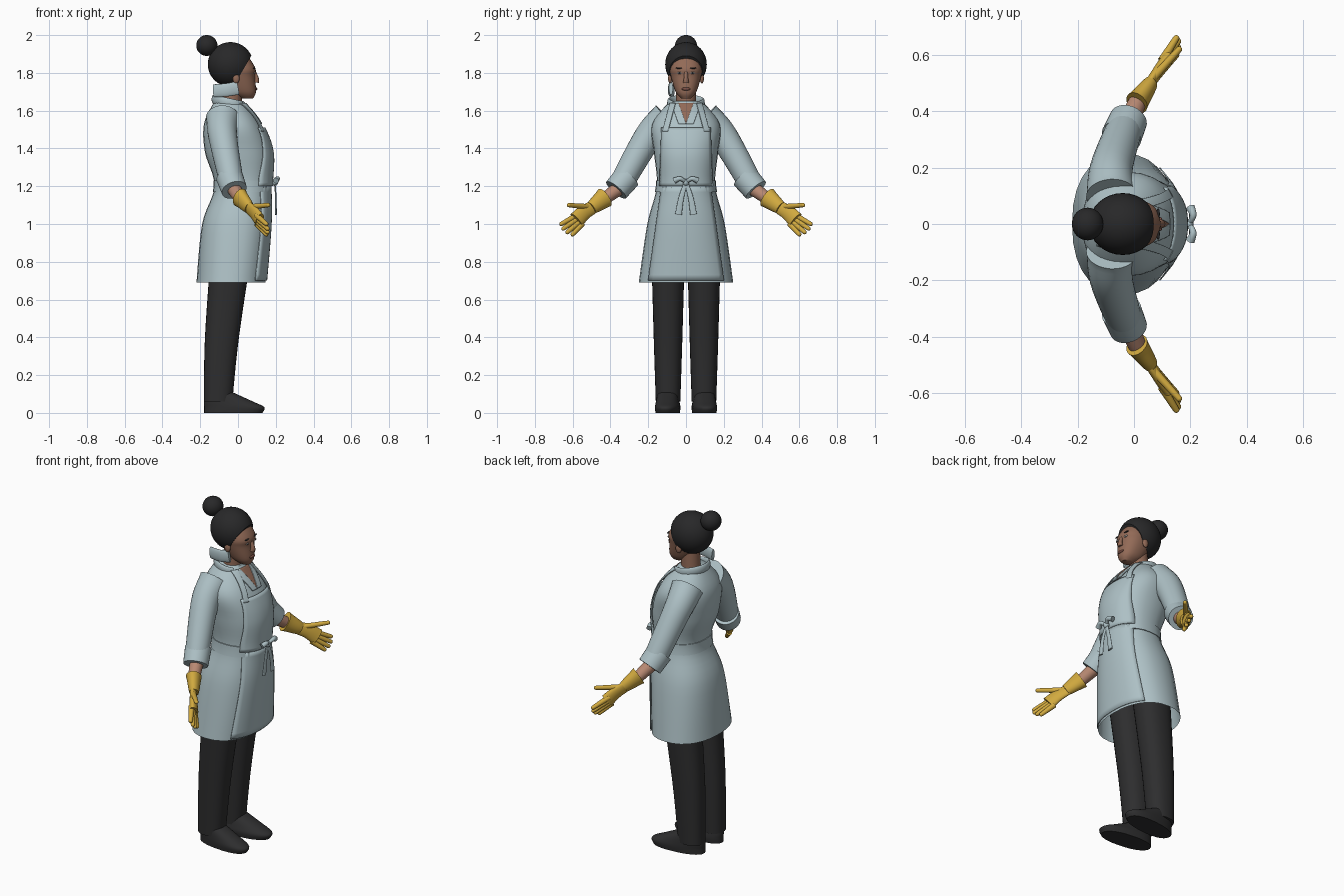
import bpy, bmesh, math
from mathutils import Matrix, Vector

if "Cube" in bpy.data.objects:
    bpy.data.objects.remove(bpy.data.objects["Cube"])

ROUNDNESS = 2.3  # exponent of the body cross-sections

def material(name, red, green, blue):
    mat = bpy.data.materials.new(name)
    mat.use_nodes = True
    mat.diffuse_color = (red, green, blue, 1)
    mat.node_tree.nodes["Principled BSDF"].inputs["Base Color"].default_value = mat.diffuse_color
    return mat

CLOTH = material("pale blue cloth", .42, .53, .56)
BLACK = material("black cloth", .027, .027, .028)
HAIR = material("dark hair", .021, .021, .022)
SKIN = material("brown skin", .29, .145, .095)
ARM_SKIN = material("light skin", .48, .25, .17)
GLOVE = material("yellow rubber", .64, .4, .05)
LIPS = material("lips", .2, .08, .06)
WHITE = material("eye white", .45, .4, .37)

def finish(name, bm, mat, thickness=None):
    """Turn a bmesh into a smooth shaded object."""
    bmesh.ops.recalc_face_normals(bm, faces=bm.faces)
    mesh = bpy.data.meshes.new(name)
    bm.to_mesh(mesh)
    bm.free()
    mesh.materials.append(mat)
    mesh.shade_smooth()
    mesh.set_sharp_from_angle(angle=math.radians(50))
    ob = bpy.data.objects.new(name, mesh)
    bpy.context.collection.objects.link(ob)
    if thickness:
        solidify = ob.modifiers.new("thickness", "SOLIDIFY")
        solidify.thickness = thickness
        solidify.offset = 0

def smooth(points, steps=6):
    """Catmull-Rom curve through points of any dimension."""
    points = [Vector(p) for p in points]
    padded = [points[0], *points, points[-1]]
    curve = []
    for a, b, c, d in zip(padded, padded[1:], padded[2:], padded[3:]):
        for step in range(steps):
            t = step / steps
            bend = 2 * a - 5 * b + 4 * c - d + t * (3 * (b - c) + d - a)
            curve.append(b + t / 2 * (c - a + t * bend))
    return curve + [points[-1]]

def bridge(bm, rows, closed):
    """Join neighbouring rows of vertices with quads."""
    for low, high in zip(rows, rows[1:]):
        for k in range(0 if closed else 1, len(low)):
            bm.faces.new((low[k - 1], low[k], high[k], high[k - 1]))

def skin_rings(name, rings, mat, power, open_start=False, sides=28):
    """Closed surface through rings given as centre and two half axes."""
    bm = bmesh.new()
    loops = []
    for centre, across, along in rings:
        loop = []
        for k in range(sides):
            angle = math.tau * k / sides
            u, v = (math.copysign(abs(w) ** (2 / power), w) for w in (math.cos(angle), math.sin(angle)))
            loop.append(bm.verts.new(centre + across * u + along * v))
        loops.append(loop)
    bridge(bm, loops, closed=True)
    bm.faces.new(loops[-1])
    if not open_start:
        bm.faces.new(loops[0])
    finish(name, bm, mat)

def stack(name, rows, mat, y=0, turn=0, open_start=False):
    """Level rings, each given as height, back, front and half width."""
    spin = Matrix.Rotation(turn, 3, "Z")
    rings = [(Vector(((back + face) / 2, y, z)), spin @ Vector(((face - back) / 2, 0, 0)),
              spin @ Vector((0, half, 0))) for z, back, face, half in rows]
    skin_rings(name, rings, mat, ROUNDNESS, open_start)

def tube(name, path, start, end, mat, wide=(0, 0, 1), flat=1):
    """Tapered tube, flattened at right angles to the wide direction."""
    path = smooth(path)
    last = len(path) - 1
    rings = []
    for i, point in enumerate(path):
        heading = (path[min(i + 1, last)] - path[max(i - 1, 0)]).normalized()
        side = Vector(wide)
        side = (side - heading * heading.dot(side)).normalized()
        radius = start + (end - start) * i / last
        rings.append((point, side * radius, heading.cross(side) * radius * flat))
    skin_rings(name, rings, mat, 2)

def sphere_mesh(centre, radii):
    bm = bmesh.new()
    place = Matrix.Translation(centre) @ Matrix.Diagonal((*radii, 1))
    bmesh.ops.create_uvsphere(bm, u_segments=32, v_segments=20, radius=1, matrix=place)
    return bm

def ball(name, centre, radii, mat):
    finish(name, sphere_mesh(centre, radii), mat)

def front(rows, y, z):
    """Front surface of a stack at a given side position and height."""
    for low, high in zip(rows, rows[1:]):
        if low[0] <= z <= high[0]:
            _, back, face, half = low.lerp(high, (z - low[0]) / (high[0] - low[0]))
            reach = (1 - min(abs(y) / half, 1) ** ROUNDNESS) ** (1 / ROUNDNESS)
            return (back + face) / 2 + (face - back) / 2 * reach

def patch(name, low, high, lift, mat=CLOTH, count=16):
    """Layer on the coat front between two edges of height, centre and half width."""
    bm = bmesh.new()
    grid = []
    for i in range(count + 1):
        z, centre, half = Vector(low).lerp(Vector(high), i / count)
        sides = [centre + half * (2 * k / count - 1) for k in range(count + 1)]
        grid.append([bm.verts.new((front(coat, y, z) + lift, y, z)) for y in sides])
    bridge(bm, grid, closed=False)
    finish(name, bm, mat, thickness=.005)

# Coat with a flared, open skirt
coat = smooth([(.69, -.22, .145, .25), (1, -.19, .17, .205), (1.2, -.125, .17, .155),
               (1.38, -.175, .175, .17), (1.53, -.18, .12, .18), (1.65, -.125, .03, .085)])
stack("coat", coat, CLOTH, open_start=True)
collar = [(-.04 - .09 * math.cos(a), .09 * math.sin(a), 1.64 + .02 * math.cos(a))
          for a in (math.radians(step) for step in range(-130, 131, 26))]
tube("collar", collar, .024, .024, CLOTH, flat=.4)
patch("neckline", (1.53, 0, .001), (1.64, 0, .045), .003, SKIN)
patch("lapel_left", (1.53, .02, .02), (1.64, .06, .02), .007)
# Apron and its bow
patch("apron_skirt", (.7, 0, .2), (1.2, 0, .13), .006)
patch("apron_bib", (1.2, 0, .14), (1.51, 0, .13), .012)
patch("apron_strap_left", (1.49, .11, .015), (1.64, .07, .015), .013)
waistband = [(z, back - .004, face + .008, half + .005) for z, back, face, half in coat if 1.15 < z < 1.25]
stack("waistband", waistband, CLOTH)
knot = (.195, 0, 1.22)
ball("bow_knot", knot, (.017, .016, .018), CLOTH)
tube("bow_loop_left", [knot, (.21, .03, 1.24), (.2, .06, 1.23)], .008, .016, CLOTH)
tube("bow_tail_left", [knot, (.2, .025, 1.14), (.2, .04, 1.05)], .01, .018, CLOTH, (0, 1, 0), .3)
# Sleeve, rolled cuff and wrist
tube("sleeve_left", [(-.08, .1, 1.56), (-.08, .2, 1.46), (-.03, .35, 1.2)], .09, .062, CLOTH)
tube("cuff_left", [(-.045, .31, 1.25), (-.02, .37, 1.18)], .072, .068, CLOTH)
tube("wrist_left", [(-.03, .34, 1.2), (.02, .45, 1.12)], .04, .03, ARM_SKIN)
# Rubber glove with four fanned fingers and a thumb
spread = (.015, .045, .055)
tube("glove_cuff_left", [(.01, .43, 1.14), (.06, .5, 1.085)], .056, .034, GLOVE, spread, .75)
tube("glove_palm_left", [(.05, .49, 1.09), (.085, .54, 1.06), (.115, .58, 1.02)], .034, .046, GLOVE, spread, .5)
fingers = {"thumb": (Vector((.06, .51, 1.09)), Vector((.16, .62, 1.1)))}
for i, finger in enumerate(("index", "middle", "ring", "little")):
    base = Vector((.1, .58, 1.045)).lerp(Vector((.1, .55, 1)), i / 3)
    tip = Vector((.15, .66, 1)).lerp(Vector((.15, .6, .945)), i / 3)
    fingers[finger] = base, base + (tip - base) * (1 + .15 * math.sin(math.pi * i / 3))
for finger, (base, tip) in fingers.items():
    tube(f"glove_{finger}_left", [base, tip], .016, .011, GLOVE, spread)
    ball(f"glove_{finger}_tip_left", tip, (.011, .011, .011), GLOVE)
# Trouser leg and shoe
leg = [(.06, -.18, -.03, .065), (.4, -.175, .005, .076), (.9, -.14, .08, .09)]
stack("trouser_leg_left", smooth(leg), BLACK, y=.095)
shoe = [(0, -.18, .13, .062), (.03, -.18, .14, .065), (.06, -.18, .08, .06), (.11, -.17, -.03, .05)]
stack("shoe_left", smooth(shoe), BLACK, y=.097, turn=.1)
# Neck, head and face
tube("neck", [(-.035, 0, 1.57), (-.03, 0, 1.75)], .055, .05, SKIN, (1, 0, 0))
head = smooth([(1.665, .02, .08, .025), (1.7, -.04, .095, .055), (1.78, -.09, .09, .08),
               (1.83, -.1, .09, .085), (1.92, -.08, .03, .06)])
stack("head", head, SKIN)
tube("nose", [(.085, 0, 1.81), (.098, 0, 1.77), (.095, 0, 1.75)], .008, .016, SKIN, (0, 1, 0))
ball("lips", (front(head, 0, 1.715), 0, 1.715), (.007, .024, .008), LIPS)
eye = (front(head, .034, 1.8), .034, 1.8)
ball("eye_left", eye, (.004, .014, .006), WHITE)
ball("iris_left", eye, (.006, .006, .006), HAIR)
ball("eyebrow_left", (front(head, .036, 1.825), .036, 1.825), (.006, .02, .004), HAIR)
ball("ear_left", (-.01, .084, 1.77), (.018, .011, .026), SKIN)
# Swept back hair, cut away around the face, with a bun
bm = sphere_mesh((-.04, 0, 1.845), (.12, .11, .118))
bmesh.ops.bisect_plane(bm, geom=[*bm.verts, *bm.edges, *bm.faces], plane_co=(.07, 0, 1.89),
                       plane_no=(1, 0, -.58), clear_outer=True)
bmesh.ops.holes_fill(bm, edges=[edge for edge in bm.edges if edge.is_boundary])
finish("hair", bm, HAIR)
ball("hair_bun", (-.165, 0, 1.945), (.056, .058, .055), HAIR)
# Cloth mask hanging below the right ear
tube("hanging_mask", [(-.13, -.07, 1.705), (-.06, -.085, 1.71), (0, -.08, 1.72)], .034, .036, CLOTH, flat=.3)
# Right hand copies of every left part
for ob in [o for o in bpy.context.collection.objects if o.name.endswith("_left")]:
    twin = ob.copy()
    twin.name = ob.name.replace("_left", "_right")
    twin.data = ob.data.copy()
    twin.data.transform(Matrix.Diagonal((1, -1, 1, 1)))
    twin.data.flip_normals()
    bpy.context.collection.objects.link(twin)
